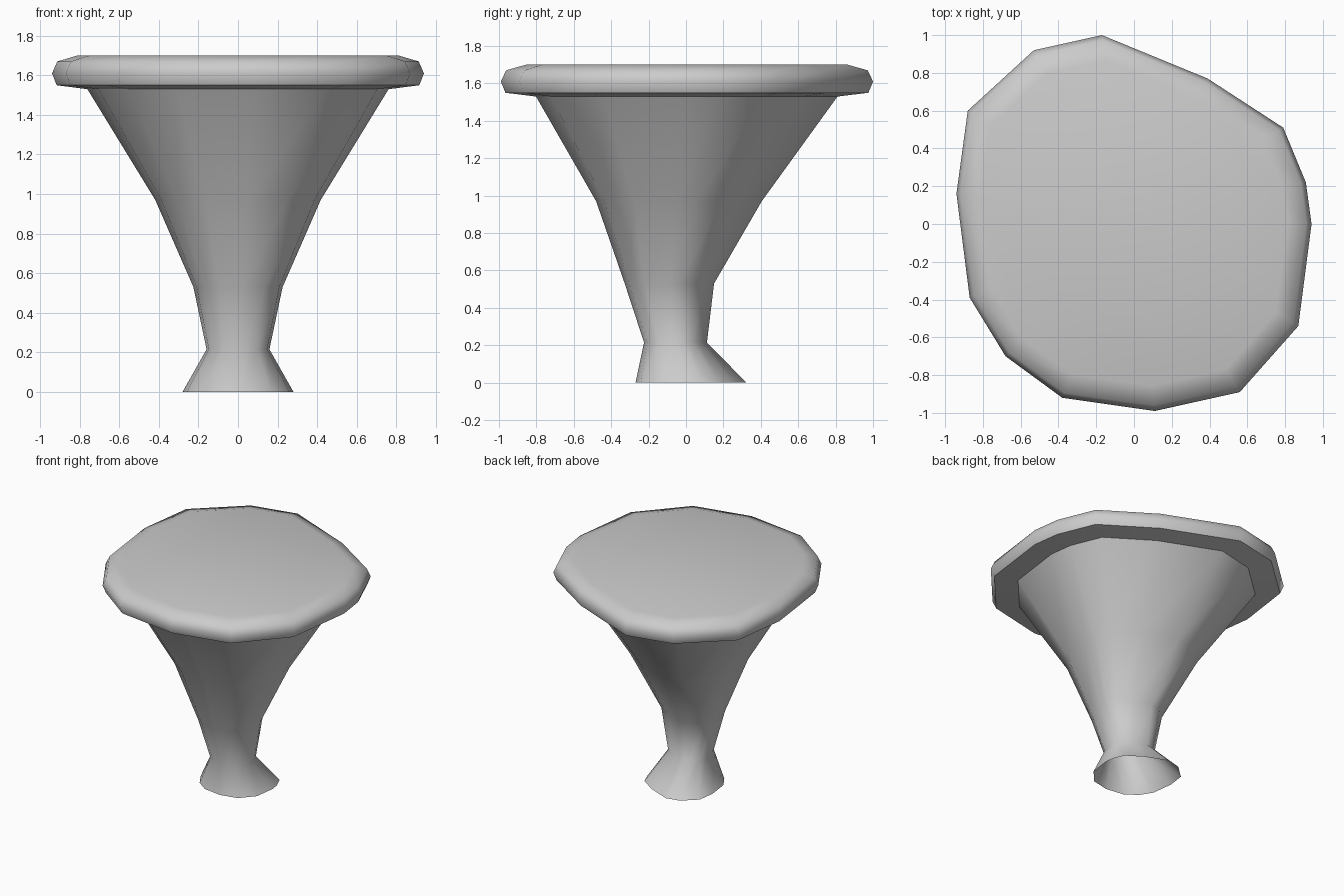
import bpy, bmesh, math

if "Cube" in bpy.data.objects:
    bpy.data.objects.remove(bpy.data.objects["Cube"])

# Irregular rim outline, counter-clockwise, shared by every cross-section
OUTLINE = [(0.94, 0.0), (0.91, 0.22), (0.79, 0.51), (0.39, 0.77), (-0.17, 1.0),
           (-0.53, 0.92), (-0.88, 0.60), (-0.94, 0.16), (-0.87, -0.39),
           (-0.68, -0.70), (-0.38, -0.92), (0.11, -0.99), (0.56, -0.89), (0.87, -0.54)]


def loft(name, sections, angle, cap_top=False):
    """Skin scaled copies of the outline; each section is (z, scale, y offset)."""
    bm = bmesh.new()
    rings = [[bm.verts.new((x * s, y * s + dy, z)) for x, y in OUTLINE]
             for z, s, dy in sections]
    n = len(OUTLINE)
    for low, high in zip(rings, rings[1:]):
        for i in range(n):
            j = (i + 1) % n
            bm.faces.new((low[i], low[j], high[j], high[i]))
    if cap_top:
        bm.faces.new(rings[-1])
    mesh = bpy.data.meshes.new(name)
    bm.to_mesh(mesh)
    bm.free()
    obj = bpy.data.objects.new(name, mesh)
    bpy.context.collection.objects.link(obj)
    bpy.ops.object.select_all(action='DESELECT')
    obj.select_set(True)
    bpy.context.view_layer.objects.active = obj
    bpy.ops.object.shade_smooth_by_angle(angle=math.radians(angle))
    return obj


# Flared stalk with a leaning waist, open at the foot
loft("stalk", [(0.0, 0.298, 0.025), (0.215, 0.169, -0.057), (0.53, 0.24, -0.09),
               (0.97, 0.445, -0.04), (1.53, 0.81, 0.0)], 80)

# Thick rounded slab on top, its underside meeting the stalk
loft("top_slab", [(1.53, 0.81, 0.0), (1.55, 0.975, 0.0), (1.61, 1.0, 0.0),
                  (1.67, 0.972, 0.0), (1.70, 0.865, 0.0)], 55, cap_top=True)
